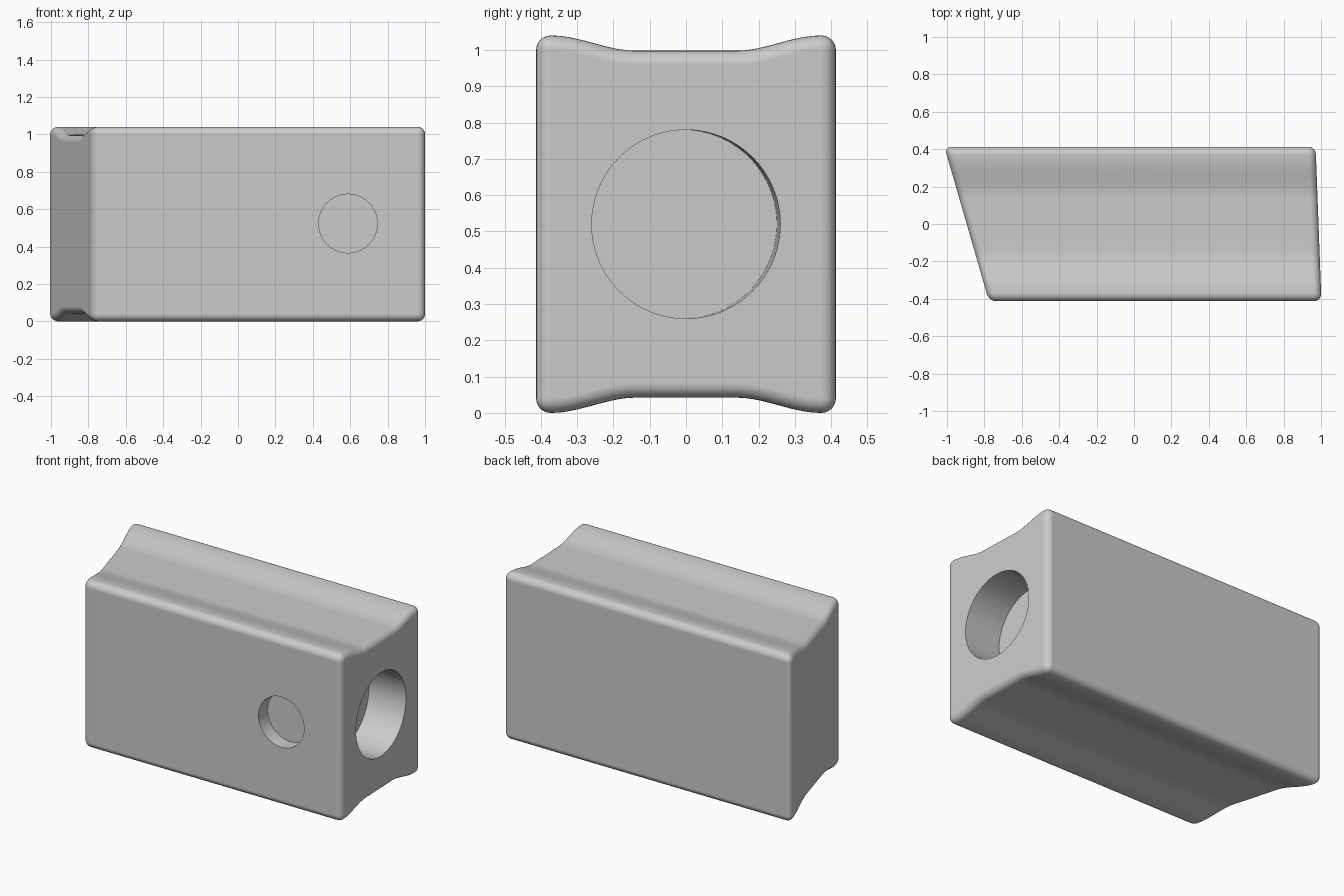
import bpy, bmesh, math
from mathutils import Vector

cube = bpy.data.objects.get("Cube")
if cube:
    bpy.data.objects.remove(cube)

HALF_Y, HEIGHT, DIP, RADIUS = 0.413, 1.04, 0.042, 0.04

grey = bpy.data.materials.new("light_grey")
grey.use_nodes = True
grey.diffuse_color = (0.6, 0.6, 0.6, 1)
grey.node_tree.nodes["Principled BSDF"].inputs["Base Color"].default_value = grey.diffuse_color


def dip_at(y):
    """Depth of the shallow channel: flat middle, S-curve up to the rims."""
    t = min(max((abs(y) - 0.14) / 0.23, 0), 1)
    return DIP * (1 - t * t * (3 - 2 * t))


def left_x(y):
    return -0.8945 - 0.289 * y


def right_x(y):
    return 0.9865 - 0.0375 * y


# Body: waisted profile swept between two slanted ends
steps = [0.14 + 0.23 * i / 10 for i in range(11)] + [HALF_Y]
ys = [-y for y in reversed(steps)] + steps
profile = [(y, dip_at(y)) for y in ys] + [(y, HEIGHT - dip_at(y)) for y in reversed(ys)]
bm = bmesh.new()
left = [bm.verts.new((left_x(y), y, z)) for y, z in profile]
right = [bm.verts.new((right_x(y), y, z)) for y, z in profile]
bm.faces.new(left)
bm.faces.new(right)
for i in range(len(profile)):
    j = (i + 1) % len(profile)
    bm.faces.new((left[i], left[j], right[j], right[i]))
bmesh.ops.recalc_face_normals(bm, faces=bm.faces)

# Round every hard edge
hard = [e for e in bm.edges if e.calc_face_angle() > math.radians(40)]
bmesh.ops.bevel(bm, geom=hard, offset=RADIUS, offset_type='OFFSET', segments=6,
                profile=0.5, affect='EDGES', clamp_overlap=False)
mesh = bpy.data.meshes.new("body")
bm.to_mesh(mesh)
bm.free()
body = bpy.data.objects.new("body", mesh)
bpy.context.collection.objects.link(body)
mesh.materials.append(grey)


def drill(name, centre, outward, radius, depth):
    """Cut a flat-bottomed round hole into the body."""
    outward = Vector(outward).normalized()
    bpy.ops.mesh.primitive_cylinder_add(
        vertices=96, radius=radius, depth=depth * 2, location=centre,
        rotation=outward.to_track_quat('Z', 'Y').to_euler())
    cutter = bpy.context.object
    cutter.name = name
    cutter.hide_render = True
    cutter.data.materials.append(grey)
    bpy.context.view_layer.objects.active = body
    cut = body.modifiers.new(name, 'BOOLEAN')
    cut.operation = 'DIFFERENCE'
    cut.solver = 'EXACT'
    cut.object = cutter
    bpy.ops.object.modifier_apply(modifier=cut.name)
    bpy.data.objects.remove(cutter)


# Large socket in the right end, small recess in the front
drill("end_socket", (right_x(0), 0, HEIGHT / 2), (1, 0.0375, 0), 0.26, 0.25)
drill("front_recess", (0.588, -HALF_Y, 0.523), (0, -1, 0), 0.157, 0.09)

# Smooth fillets with flat-looking panels
bpy.ops.object.select_all(action='DESELECT')
body.select_set(True)
bpy.context.view_layer.objects.active = body
bpy.ops.object.shade_smooth_by_angle(angle=math.radians(35))
body.modifiers.new("flat_panels", 'WEIGHTED_NORMAL').keep_sharp = True
